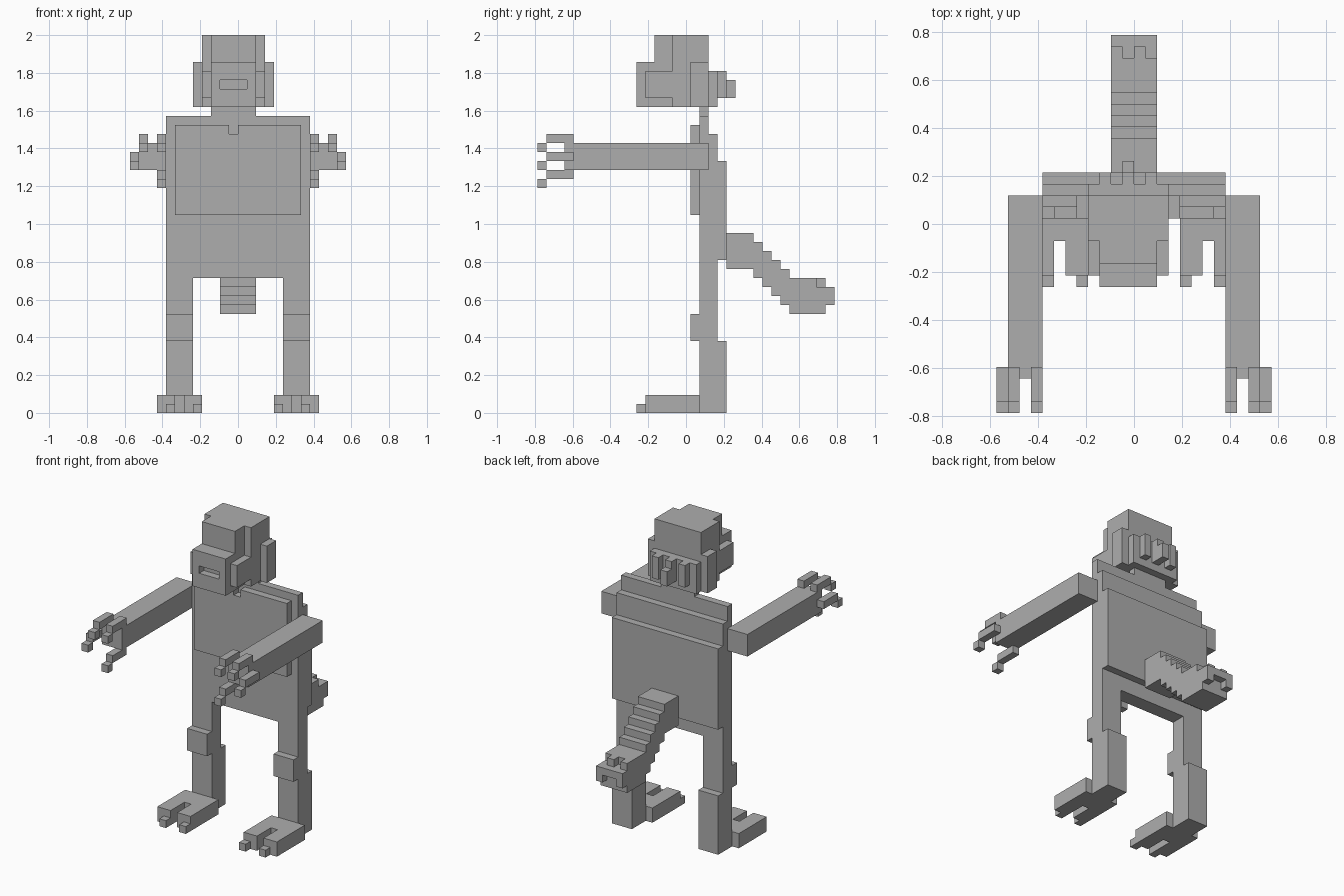
import bpy, bmesh

if "Cube" in bpy.data.objects:
    bpy.data.objects.remove(bpy.data.objects["Cube"])

U = 2 / 42            # one block; the model is 42 blocks tall
Y_SHIFT = 0.5         # block rows sit half a step off the centre in y

grey = bpy.data.materials.new("plain grey")
grey.diffuse_color = (0.42, 0.42, 0.42, 1)
grey.use_nodes = True
grey.node_tree.nodes["Principled BSDF"].inputs["Base Color"].default_value = grey.diffuse_color

parts = {}


def box(x0, x1, y0, y1, z0, z1):
    """Set of blocks filling a cuboid."""
    return {(x, y, z) for x in range(x0, x1) for y in range(y0, y1) for z in range(z0, z1)}


def mirrored(cells):
    return {(-1 - x, y, z) for x, y, z in cells}


def pair(name, cells):
    parts["right_" + name] = cells
    parts["left_" + name] = mirrored(cells)


# Head: skull, snout with cut mouth, cheeks, ears
parts["skull"] = box(-4, 3, -2, 2, 34, 42) | box(-3, 2, -4, -2, 39, 42)
parts["snout"] = box(-3, 2, -6, -2, 34, 39) - box(-2, 1, -6, -5, 36, 37)
parts["cheeks"] = box(-4, -3, -5, -2, 35, 38) | box(2, 3, -5, -2, 35, 38)
parts["ears"] = box(-5, -4, 0, 2, 34, 39) | box(3, 4, 0, 2, 34, 39)

# Hair: slab on the back of the head with hanging strands
hair = box(-4, 3, 2, 3, 34, 38)
for x in (-3, -1, 1):
    hair |= box(x, x + 1, 3, 4, 35, 38)
parts["hair"] = hair | box(-1, 0, 4, 5, 35, 37)

# Trunk: neck, torso, chest plate with collar notch, stepped back
parts["neck"] = box(-3, 2, 1, 2, 33, 34)
parts["torso"] = box(-8, 8, 1, 2, 15, 33) | box(-8, 8, 2, 3, 15, 31)
parts["chest_plate"] = box(-7, 7, 0, 1, 22, 32) - box(-1, 0, 0, 1, 31, 32)
parts["back_plate"] = box(-8, 8, 3, 4, 17, 28)

# Legs with knee pads and calves
pair("leg", box(5, 8, 1, 3, 0, 15) | box(5, 8, 3, 4, 0, 8))
pair("knee", box(5, 8, 0, 1, 8, 11))

# Feet: two prongs with a claw each
foot = box(4, 9, -5, 1, 0, 2) - box(6, 7, -5, -2, 0, 2)
for x in (4, 7):
    foot |= box(x, x + 1, -6, -5, 0, 1)
pair("foot", foot)

# Arms reaching forward
pair("arm", box(8, 11, -13, 2, 27, 30))

# Hands: palm, two upper fingers, side finger and thumb, each with a lowered claw
hand = box(8, 11, -14, -13, 27, 30)
for x, z in ((8, 30), (10, 30), (11, 28), (8, 26)):
    hand |= box(x, x + 1, -16, -13, z, z + 1) | box(x, x + 1, -17, -16, z - 1, z)
pair("hand", hand)

# Tail: steps down to a knobbly end
tail = box(-2, 2, 4, 7, 16, 20)
for i in range(4):
    tail |= box(-2, 2, 7 + i, 8 + i, 15 - i, 19 - i)
tail |= box(-2, 2, 11, 15, 11, 15)
tail -= box(-1, 0, 14, 15, 14, 15) | box(1, 2, 14, 15, 14, 15)
tail |= box(-2, -1, 15, 16, 12, 14) | box(1, 2, 15, 16, 12, 14) | box(-1, 1, 15, 16, 13, 14)
parts["tail"] = tail

solid = set().union(*parts.values())


def build(name, cells):
    """Mesh of the outer faces of a part, flat areas merged."""
    bm = bmesh.new()
    verts = {}

    def vert(p):
        if p not in verts:
            verts[p] = bm.verts.new((p[0] * U, (p[1] + Y_SHIFT) * U, p[2] * U))
        return verts[p]

    for cell in sorted(cells):
        for axis in range(3):
            for side in (0, 1):
                neighbour = list(cell)
                neighbour[axis] += 2 * side - 1
                if tuple(neighbour) in solid:
                    continue
                corners = []
                for du, dv in ((0, 0), (1, 0), (1, 1), (0, 1)):
                    p = list(cell)
                    p[axis] += side
                    p[(axis + 1) % 3] += du
                    p[(axis + 2) % 3] += dv
                    corners.append(vert(tuple(p)))
                bm.faces.new(corners if side else corners[::-1])
    bmesh.ops.dissolve_limit(bm, angle_limit=0.01, verts=bm.verts[:], edges=bm.edges[:])
    mesh = bpy.data.meshes.new(name)
    bm.to_mesh(mesh)
    bm.free()
    mesh.materials.append(grey)
    bpy.context.collection.objects.link(bpy.data.objects.new(name, mesh))


for part_name, part_cells in parts.items():
    build(part_name, part_cells)
